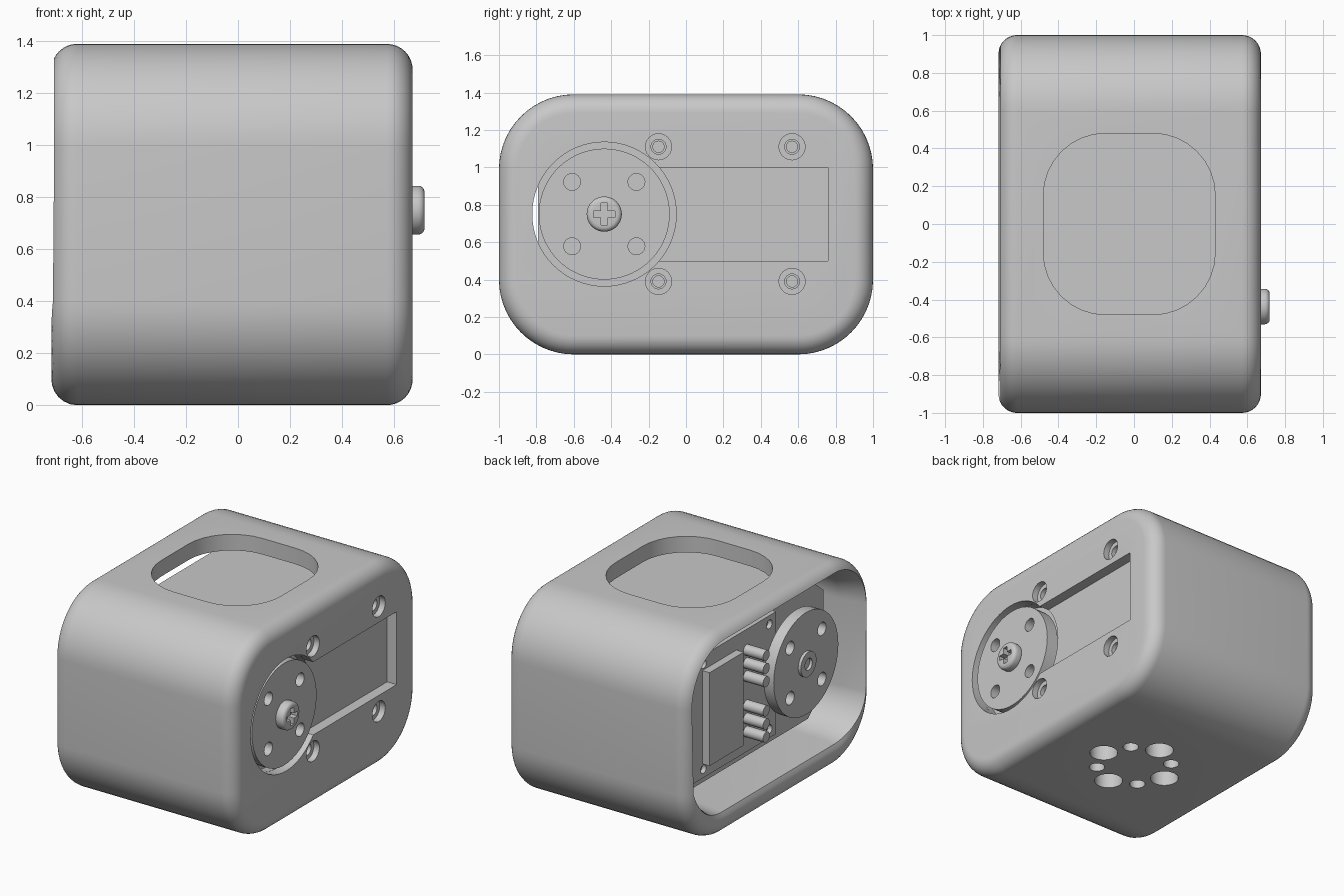
import bpy, bmesh, math
from mathutils import Matrix, Vector

cube = bpy.data.objects.get("Cube")
if cube:
    bpy.data.objects.remove(cube)

grey = bpy.data.materials.new("plain grey")
grey.use_nodes = True
colour = (0.58, 0.58, 0.58, 1)
grey.diffuse_color = colour
grey.node_tree.nodes["Principled BSDF"].inputs["Base Color"].default_value = colour

MID = 0.75            # height of the motor axis
AXIS_Y = -0.437       # horn centre
QUAD = [(a, b) for a in (-1, 1) for b in (-1, 1)]


def finish(name, bm):
    bmesh.ops.recalc_face_normals(bm, faces=bm.faces)
    mesh = bpy.data.meshes.new(name)
    bm.to_mesh(mesh)
    bm.free()
    mesh.materials.append(grey)
    obj = bpy.data.objects.new(name, mesh)
    bpy.context.collection.objects.link(obj)
    return obj


def box(name, x, y, z):
    bm = bmesh.new()
    size = [b - a for a, b in (x, y, z)]
    mid = Vector([(a + b) / 2 for a, b in (x, y, z)])
    bmesh.ops.create_cube(bm, matrix=Matrix.Translation(mid) @ Matrix.Diagonal((*size, 1)))
    return finish(name, bm)


def rod(name, x, y, z, r, segs=48):
    """Cylinder along x between the two x values."""
    bm = bmesh.new()
    turn = Matrix.Rotation(math.pi / 2, 4, 'Y')
    bmesh.ops.create_cone(bm, cap_ends=True, segments=segs, radius1=r, radius2=r,
                          depth=x[1] - x[0],
                          matrix=Matrix.Translation((sum(x) / 2, y, z)) @ turn)
    return finish(name, bm)


def post(name, x, y, z, r):
    """Cylinder along z between the two z values."""
    bm = bmesh.new()
    bmesh.ops.create_cone(bm, cap_ends=True, segments=32, radius1=r, radius2=r,
                          depth=z[1] - z[0], matrix=Matrix.Translation((x, y, sum(z) / 2)))
    return finish(name, bm)


def rounded_rect(hw, hh, r, segs):
    pts = []
    for k, (sx, sy) in enumerate(((1, 1), (-1, 1), (-1, -1), (1, -1))):
        for i in range(segs + 1):
            a = (k + i / segs) * math.pi / 2
            pts.append((sx * (hw - r) + r * math.cos(a), sy * (hh - r) + r * math.sin(a)))
    return pts


def loft(name, rings):
    bm = bmesh.new()
    loops = [[bm.verts.new(p) for p in ring] for ring in rings]
    n = len(loops[0])
    for a, b in zip(loops, loops[1:]):
        for i in range(n):
            j = (i + 1) % n
            bm.faces.new((a[i], a[j], b[j], b[i]))
    bm.faces.new(loops[0])
    bm.faces.new(loops[-1])
    return finish(name, bm)


def activate(obj):
    bpy.ops.object.select_all(action='DESELECT')
    obj.select_set(True)
    bpy.context.view_layer.objects.active = obj


def cut(obj, cutters):
    for c in cutters:
        mod = obj.modifiers.new("cut", 'BOOLEAN')
        mod.operation = 'DIFFERENCE'
        mod.solver = 'EXACT'
        mod.object = c
        activate(obj)
        bpy.ops.object.modifier_apply(modifier=mod.name)
        bpy.data.objects.remove(c)


def bevel(obj, width, segs=3):
    mod = obj.modifiers.new("bevel", 'BEVEL')
    mod.width, mod.segments = width, segs
    activate(obj)
    bpy.ops.object.modifier_apply(modifier=mod.name)


def smooth(obj):
    activate(obj)
    bpy.ops.object.shade_smooth_by_angle(angle=math.radians(30))


# Housing: rounded tube, closed on the left and open on the right
LEFT, FILLET, WALL, LIFT, H = 0.672, 0.1, 0.14, 0.03, 1.39
steps = [i / 8 for i in range(9)]


def inset(o):
    return [(u, v + H / 2) for u, v in rounded_rect(1 - o, H / 2 - o, 0.4 - o, 14)]


def ring(x, o, lift=0):
    return [(x, y, z + lift) for y, z in inset(o)]


def rim_ring(t):
    """Ring of the open rim, which rolls further inwards towards the base."""
    pts = []
    for i, (_, z) in enumerate(inset(0)):
        a = t * math.radians(63 + 62 * max(0, 1 - z / 0.45))
        pts.append((-0.618 - FILLET * math.sin(a), *inset(FILLET * (1 - math.cos(a)))[i]))
    return pts


quarter = [t * math.pi / 2 for t in steps]
rings = [ring(LEFT - FILLET * (1 - math.cos(a)), FILLET * (1 - math.sin(a))) for a in quarter]
rings += [rim_ring(t) for t in steps]
rings += [ring(-0.56, WALL, LIFT)]
rings += [ring(0.5 + 0.1 * math.sin(a), WALL + 0.1 * (1 - math.cos(a)), LIFT) for a in quarter]
housing = loft("housing", rings)

# Openings in the housing
window = loft("window_cutter", [[(u - 0.025, v, z) for u, v in rounded_rect(0.455, 0.48, 0.33, 8)]
                                for z in (1.2, 1.5)])
cutters = [window, rod("horn_cutter", (0.45, 0.8), AXIS_Y, MID, 0.385, 64),
           box("slot_cutter", (0.55, 0.8), (-0.2, 0.76), (0.5, 1.0))]
screw_spots = [(0.21 + 0.357 * a, MID + 0.36 * b) for a, b in QUAD]
for y, z in screw_spots:
    cutters += [rod("bore", (0.63, 0.8), y, z, 0.07, 24),
                rod("bolt_hole", (0.55, 0.8), y, z, 0.04, 24)]
for i in range(8):
    a = i * math.pi / 4
    d, r = (0.24, 0.05) if i % 2 else (0.255, 0.09)
    cutters.append(post("base_hole", d * math.cos(a), d * math.sin(a), (-0.1, 0.22), r))
cut(housing, cutters)
smooth(housing)

# Motor body with chamfered front corners, and its rear cover
profile = [(0.855, 0.27), (0.855, 1.23), (-0.62, 1.23), (-0.79, 1.09), (-0.79, 0.41), (-0.62, 0.27)]
body = loft("motor_body", [[(x, y, z) for y, z in profile] for x in (-0.49, 0.598)])
cut(body, [rod("hole", (0.5, 0.7), y, z, 0.03, 20) for y, z in screw_spots]
    + [rod("pocket", (0.54, 0.7), AXIS_Y, MID, 0.385, 64)])
cover = box("motor_cover", (-0.53, -0.48), (-0.22, 0.84), (0.33, 1.17))
cut(cover, [rod("hole", (-0.6, -0.5), y, z, 0.03, 20) for y, z in screw_spots])
box("cover_block", (-0.585, -0.52), (0.21, 0.58), (0.43, 1.07))

# Two rows of connector pins
for side in (-1, 1):
    for d in (0.1, 0.19, 0.28):
        smooth(rod("connector_pin", (-0.68, -0.52), 0.1, MID + side * d, 0.036, 20))


# Horns on both ends of the motor axis
def horn(name, x):
    disc = rod(name, x, AXIS_Y, MID, 0.35, 72)
    cut(disc, [rod("hole", (x[0] - 0.1, x[1] + 0.1), AXIS_Y + 0.172 * a, MID + 0.172 * b, 0.045, 24)
               for a, b in QUAD])
    smooth(disc)


horn("left_horn", (0.57, 0.657))
horn("right_horn", (-0.605, -0.53))
smooth(rod("left_hub", (0.53, 0.58), AXIS_Y, MID, 0.18))
smooth(rod("right_hub", (-0.54, -0.48), AXIS_Y, MID, 0.18))
boss = rod("right_boss", (-0.625, -0.59), AXIS_Y, MID, 0.085, 32)
cut(boss, [rod("hole", (-0.7, -0.6), AXIS_Y, MID, 0.04, 24)])
smooth(boss)

# Cross-head screw in the left horn
screw = rod("horn_screw", (0.64, 0.718), AXIS_Y, MID, 0.094, 40)
bevel(screw, 0.025, 4)
cut(screw, [box("bar", (0.67, 0.8), (AXIS_Y - w, AXIS_Y + w), (MID - h, MID + h))
            for w, h in ((0.058, 0.017), (0.017, 0.058))])
smooth(screw)
